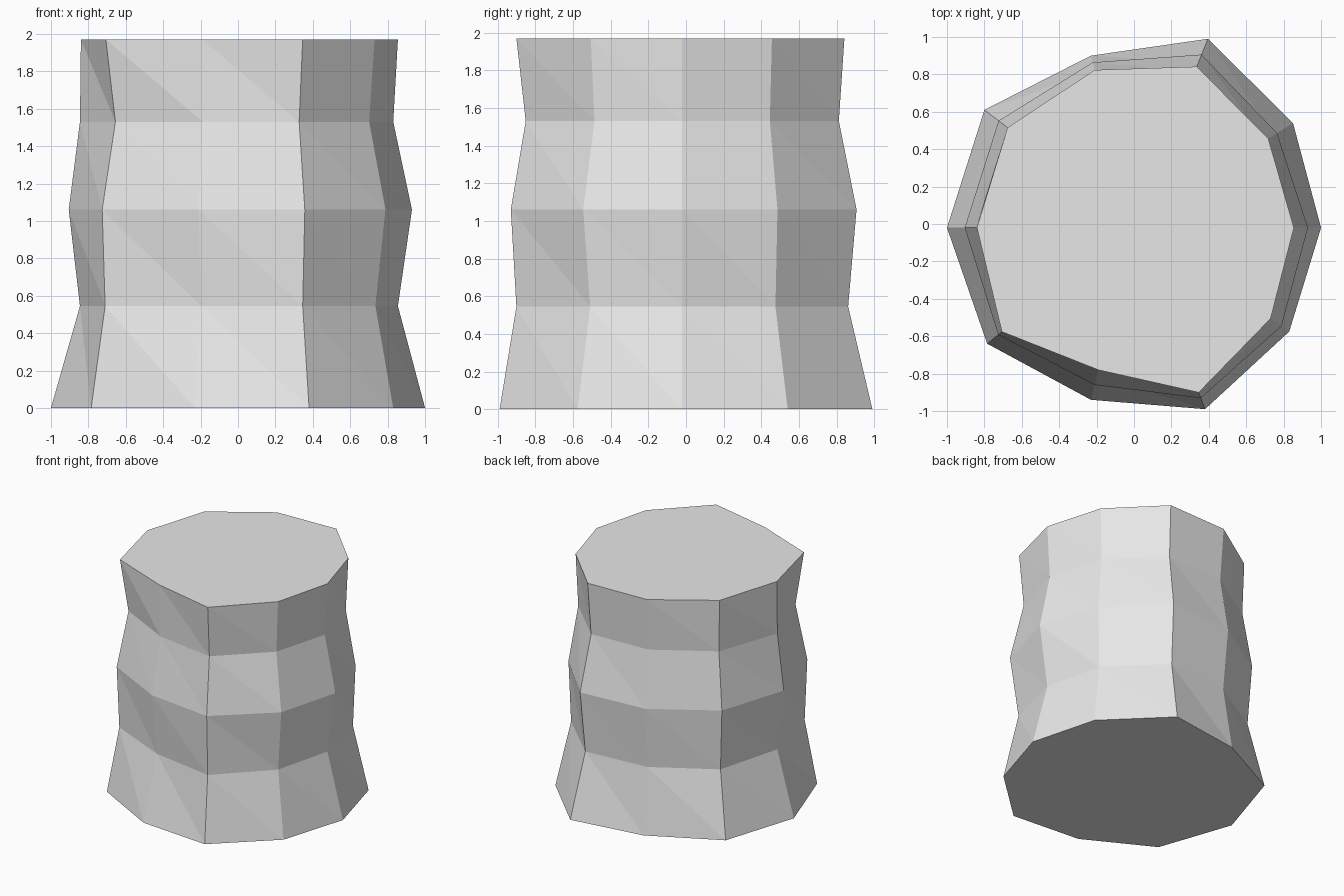
import bpy
import bmesh

if "Cube" in bpy.data.objects:
    bpy.data.objects.remove(bpy.data.objects["Cube"])

# Irregular ten-sided base outline, counter-clockwise from +x
BASE = [(1.0, -0.02), (0.85, 0.54), (0.395, 0.99), (-0.23, 0.90), (-0.80, 0.61),
        (-1.0, -0.02), (-0.785, -0.64), (-0.23, -0.94), (0.38, -0.99), (0.83, -0.575)]

# Ring heights, and how far each corner is pulled in on each ring
HEIGHTS = [0.0, 0.545, 1.06, 1.53, 1.97]
PULL = [
    [1.0] * 10,
    [0.855, 0.88, 0.87, 0.91, 0.87, 0.845, 0.905, 0.86, 0.91, 0.885],
    [0.93, 0.90, 0.915, 0.96, 0.905, 0.905, 0.925, 0.915, 0.94, 0.95],
    [0.83, 0.825, 0.82, 0.88, 0.83, 0.845, 0.835, 0.82, 0.86, 0.845],
    [0.855, 0.845, 0.85, 0.915, 0.845, 0.84, 0.90, 0.83, 0.91, 0.88],
]

stone = bpy.data.materials.new("light_grey")
stone.diffuse_color = (0.8, 0.8, 0.8, 1.0)
stone.use_nodes = True
stone.node_tree.nodes["Principled BSDF"].inputs["Base Color"].default_value = stone.diffuse_color

bm = bmesh.new()
rings = []
for z, pulls in zip(HEIGHTS, PULL):
    ring = []
    for (x, y), s in zip(BASE, pulls):
        # The side corners keep their y so the seam stays straight
        ring.append(bm.verts.new((x * s, y if abs(y) < 0.1 else y * s, z)))
    rings.append(ring)

# Faceted walls: every panel is folded along the same diagonal
n = len(BASE)
for low, high in zip(rings, rings[1:]):
    for i in range(n):
        j = (i + 1) % n
        bm.faces.new((low[i], low[j], high[i]))
        bm.faces.new((low[j], high[j], high[i]))

# Flat top and bottom caps
bm.faces.new(rings[-1])
bm.faces.new(rings[0][::-1])
bmesh.ops.recalc_face_normals(bm, faces=bm.faces[:])

mesh = bpy.data.meshes.new("stump")
bm.to_mesh(mesh)
bm.free()
mesh.materials.append(stone)
stump = bpy.data.objects.new("stump", mesh)
bpy.context.collection.objects.link(stump)
